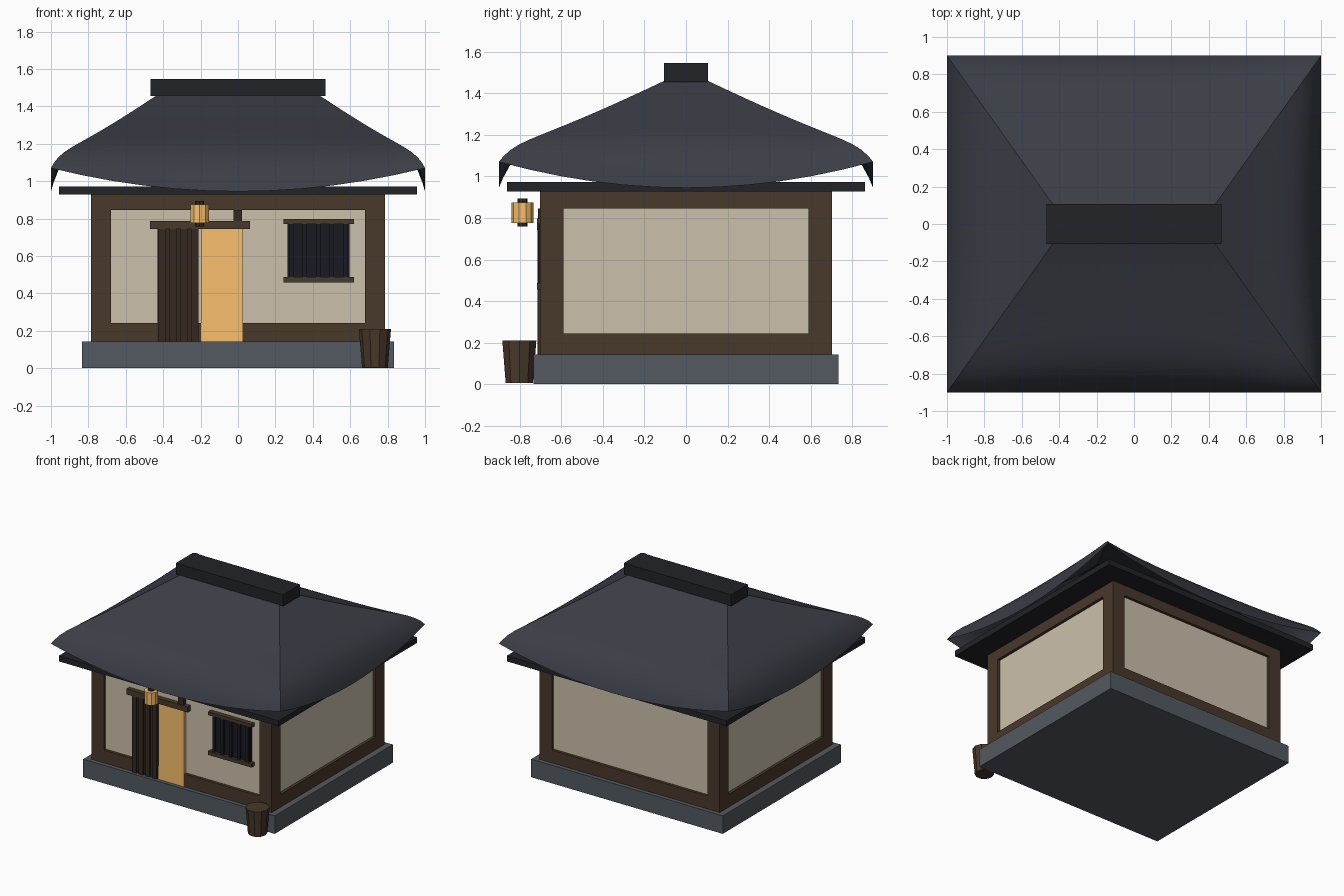
import bpy, bmesh, math
from mathutils import Matrix

if "Cube" in bpy.data.objects:
    bpy.data.objects.remove(bpy.data.objects["Cube"])


def mat(name, r, g, b):
    m = bpy.data.materials.new(name)
    m.diffuse_color = (r, g, b, 1)
    m.use_nodes = True
    m.node_tree.nodes["Principled BSDF"].inputs["Base Color"].default_value = m.diffuse_color
    return m


ROOF = mat("roof_slate", 0.042, 0.047, 0.06)
DARK = mat("ridge_dark", 0.016, 0.017, 0.021)
WOOD = mat("wood", 0.066, 0.04, 0.023)
DARKWOOD = mat("dark_wood", 0.035, 0.022, 0.014)
PLASTER = mat("plaster", 0.6, 0.53, 0.41)
STONE = mat("stone", 0.085, 0.1, 0.115)
AMBER = mat("amber", 0.95, 0.53, 0.15)
GLASS = mat("window_dark", 0.01, 0.011, 0.016)


def finish(name, bm, m):
    me = bpy.data.meshes.new(name)
    bm.to_mesh(me)
    bm.free()
    me.materials.append(m)
    ob = bpy.data.objects.new(name, me)
    bpy.context.collection.objects.link(ob)
    return ob


def box(name, x0, x1, y0, y1, z0, z1, m):
    bm = bmesh.new()
    bmesh.ops.create_cube(bm, size=1)
    for v in bm.verts:
        v.co = ((x0 + x1) / 2 + v.co.x * (x1 - x0),
                (y0 + y1) / 2 + v.co.y * (y1 - y0),
                (z0 + z1) / 2 + v.co.z * (z1 - z0))
    return finish(name, bm, m)


def drum(name, x, y, z0, z1, r0, r1, n, m, turn=0):
    bm = bmesh.new()
    bmesh.ops.create_cone(bm, cap_ends=True, segments=n, radius1=r0, radius2=r1, depth=z1 - z0,
                          matrix=Matrix.Rotation(math.radians(turn), 4, 'Z'))
    bmesh.ops.translate(bm, verts=bm.verts, vec=(x, y, (z0 + z1) / 2))
    return finish(name, bm, m)


# Stone base and plaster core
box("stone_base", -0.835, 0.835, -0.735, 0.735, 0, 0.142, STONE)
box("plaster_walls", -0.762, 0.762, -0.68, 0.68, 0.14, 0.93, PLASTER)

# Timber frame: corner posts, sills and top beams
for sx in (-1, 1):
    for sy in (-1, 1):
        xs, ys = sorted((sx * 0.678, sx * 0.785)), sorted((sy * 0.59, sy * 0.702))
        box("corner_post", *xs, *ys, 0.14, 0.93, WOOD)
for s in (-1, 1):
    for label, z0, z1 in (("sill", 0.14, 0.243), ("top_beam", 0.845, 0.93)):
        box(label + "_long", -0.678, 0.678, *sorted((s * 0.6, s * 0.702)), z0, z1, WOOD)
        box(label + "_short", *sorted((s * 0.68, s * 0.785)), -0.59, 0.59, z0, z1, WOOD)

# Eave board under the roof
box("eave_board", -0.958, 0.958, -0.862, 0.862, 0.928, 0.972, DARK)

# Door: glowing panel, slatted sliding panel, lintel
box("door_glow", -0.197, 0.025, -0.706, -0.66, 0.142, 0.745, AMBER)
box("door_slat_backing", -0.43, -0.213, -0.704, -0.66, 0.142, 0.745, DARKWOOD)
for i in range(4):
    x = -0.405 + i * 0.058
    box("door_slat", x - 0.019, x + 0.019, -0.714, -0.7, 0.142, 0.745, DARKWOOD)
box("door_lintel", -0.47, 0.063, -0.717, -0.66, 0.743, 0.786, WOOD)
box("lintel_block", -0.025, 0.022, -0.712, -0.66, 0.786, 0.845, DARKWOOD)

# Barred window
box("window_pane", 0.265, 0.597, -0.695, -0.66, 0.487, 0.77, GLASS)
for i in range(5):
    x = 0.285 + i * 0.0725
    box("window_bar", x - 0.012, x + 0.012, -0.71, -0.69, 0.487, 0.77, GLASS)
box("window_head", 0.242, 0.62, -0.717, -0.66, 0.77, 0.797, WOOD)
box("window_sill", 0.242, 0.62, -0.717, -0.66, 0.457, 0.487, WOOD)

# Hanging lantern
drum("lantern", -0.205, -0.787, 0.776, 0.875, 0.052, 0.052, 10, AMBER)
drum("lantern_cap_top", -0.205, -0.787, 0.872, 0.893, 0.024, 0.024, 8, DARKWOOD)
drum("lantern_cap_bottom", -0.205, -0.787, 0.758, 0.78, 0.024, 0.024, 8, DARKWOOD)

# Water barrel
drum("barrel", 0.732, -0.802, 0.005, 0.21, 0.069, 0.086, 10, WOOD, 18)

# Hipped roof: gently sagging slopes, rolled eaves that rise towards the corners
ROWS, COLS = 12, 12
bm = bmesh.new()
for axis in (0, 1):
    for s in (-1, 1):
        grid = []
        for i in range(ROWS + 1):
            t = 1 - (1 - i / ROWS) ** 1.5
            hx, hy = 0.43 + 0.57 * t, 0.1 + 0.8 * t
            hip = 1.462 - 0.338 * t - 0.012 * math.sin(math.pi * t) - 0.054 * t ** 16
            row = []
            for j in range(COLS + 1):
                u = 2 * j / COLS - 1
                z = hip - 0.125 * (1 - u * u) * t ** 8
                co = (hx * u, s * hy, z) if axis == 0 else (s * hx, hy * u, z)
                row.append(bm.verts.new(co))
            grid.append(row)
        for a, b in zip(grid, grid[1:]):
            for j in range(COLS):
                bm.faces.new((a[j], b[j], b[j + 1], a[j + 1]))
bmesh.ops.remove_doubles(bm, verts=bm.verts, dist=0.0005)
bmesh.ops.recalc_face_normals(bm, faces=bm.faces)
if sum(f.normal.z for f in bm.faces) < 0:
    bmesh.ops.reverse_faces(bm, faces=bm.faces)
roof = finish("roof", bm, ROOF)
bpy.context.view_layer.objects.active = roof
roof.select_set(True)
bpy.ops.object.shade_smooth_by_angle(angle=math.radians(25))

# Ridge cap
box("ridge_cap", -0.467, 0.467, -0.107, 0.107, 1.455, 1.545, DARK)
